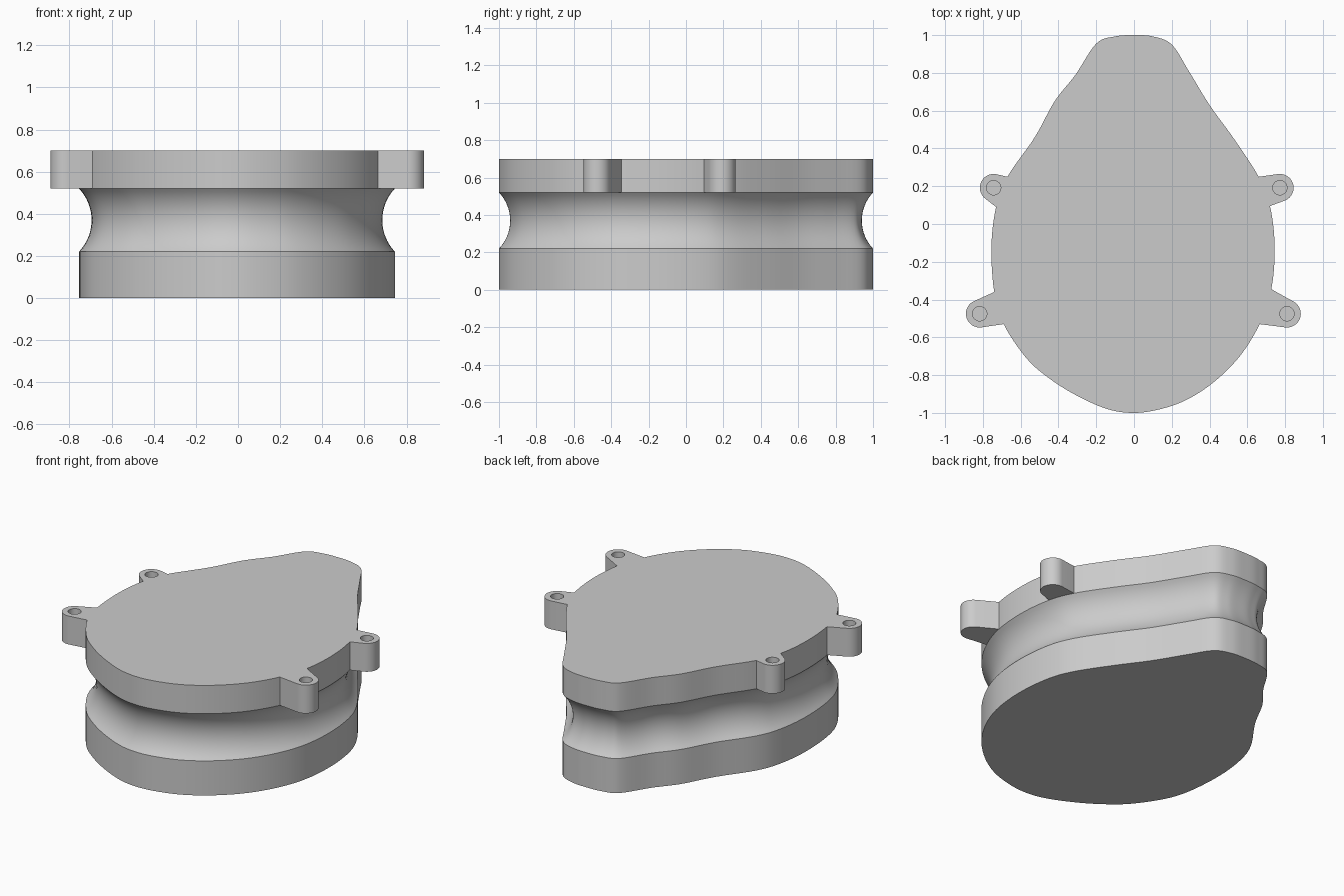
import bpy, bmesh, math
from mathutils import Vector

if "Cube" in bpy.data.objects:
    bpy.data.objects.remove(bpy.data.objects["Cube"])

grey = bpy.data.materials.new("plain grey")
grey.use_nodes = True
colour = (0.6, 0.6, 0.6, 1)
grey.diffuse_color = colour
grey.node_tree.nodes["Principled BSDF"].inputs["Base Color"].default_value = colour

GROOVE_LOW, GROOVE_HIGH, TOP = 0.22, 0.52, 0.70
GROOVE_DEPTH = 0.06
TAB_R, HOLE_R, HOLE_DEPTH = 0.073, 0.038, 0.1

# Egg-shaped outline, counter-clockwise from the front
control = [Vector(p) for p in [
    (0, -1), (0.14, -0.98), (0.28, -0.93), (0.425, -0.835), (0.56, -0.7), (0.665, -0.53),
    (0.727, -0.345), (0.745, -0.12), (0.72, 0.095), (0.66, 0.25), (0.53, 0.45),
    (0.4, 0.63), (0.29, 0.81), (0.2, 0.95), (0.1, 0.993), (0, 1), (-0.1, 0.993), (-0.2, 0.955),
    (-0.31, 0.79), (-0.42, 0.65), (-0.525, 0.46), (-0.67, 0.25), (-0.73, 0.09),
    (-0.755, -0.12), (-0.74, -0.36), (-0.69, -0.53), (-0.57, -0.71), (-0.445, -0.82),
    (-0.3, -0.91), (-0.14, -0.98)]]


def smooth_loop(pts, steps=6):
    """Closed Catmull-Rom curve; corner i lands on index i * steps."""
    out, n = [], len(pts)
    for i in range(n):
        a, b, c, d = (pts[(i + k) % n] for k in (-1, 0, 1, 2))
        for s in range(steps):
            t = s / steps
            out.append(0.5 * (2 * b + (c - a) * t + (2 * a - 5 * b + 4 * c - d) * t ** 2
                              + (3 * b - a - 3 * c + d) * t ** 3))
    return out


def inset(loop, amount):
    result = []
    for i, p in enumerate(loop):
        t = (loop[(i + 1) % len(loop)] - loop[i - 1]).normalized()
        result.append(p + Vector((-t.y, t.x)) * amount)
    return result


def stack(name, rings):
    """Solid skinned through (loop, height) rings of equal length."""
    bm = bmesh.new()
    layers = [[bm.verts.new((p.x, p.y, z)) for p in loop] for loop, z in rings]
    n = len(layers[0])
    for low, high in zip(layers, layers[1:]):
        for i in range(n):
            j = (i + 1) % n
            bm.faces.new((low[i], low[j], high[j], high[i]))
    bm.faces.new(layers[0][::-1])
    bm.faces.new(layers[-1])
    mesh = bpy.data.meshes.new(name)
    bm.to_mesh(mesh)
    bm.free()
    mesh.materials.append(grey)
    obj = bpy.data.objects.new(name, mesh)
    bpy.context.collection.objects.link(obj)
    return obj


def activate(obj):
    bpy.ops.object.select_all(action='DESELECT')
    obj.select_set(True)
    bpy.context.view_layer.objects.active = obj


def circle(centre, radius, start, end, steps):
    return [centre + radius * Vector((math.cos(a), math.sin(a)))
            for a in (start + (end - start) * k / steps for k in range(steps + 1))]


STEPS = 6
outline = smooth_loop(control, STEPS)

# Base with the concave groove around its upper part
rings = [(outline, 0)]
half = (GROOVE_HIGH - GROOVE_LOW) / 2
radius = (half ** 2 + GROOVE_DEPTH ** 2) / (2 * GROOVE_DEPTH)
sweep = math.asin(half / radius)
for k in range(17):
    a = sweep * (k / 8 - 1)
    depth = radius * math.cos(a) - (radius - GROOVE_DEPTH)
    rings.append((inset(outline, depth), GROOVE_LOW + half + radius * math.sin(a)))
base = stack("grooved_base", rings)

# Cover outline with four rounded screw tabs: control indices and centre
tabs = [(5, 6, (0.81, -0.475)), (8, 9, (0.772, 0.192)),
        (21, 22, (-0.743, 0.192)), (24, 25, (-0.817, -0.475))]
cover_loop, at = [], 0
for first, last, centre in tabs:
    centre = Vector(centre)
    cover_loop += outline[at:first * STEPS + 1]
    to_a, to_b = control[first] - centre, control[last] - centre
    start = math.atan2(to_a.y, to_a.x) + math.acos(TAB_R / to_a.length)
    end = math.atan2(to_b.y, to_b.x) - math.acos(TAB_R / to_b.length)
    while end < start:
        end += math.tau
    cover_loop += circle(centre, TAB_R, start, end, 20)
    at = last * STEPS
cover_loop += outline[at:]
cover = stack("tabbed_cover", [(cover_loop, GROOVE_HIGH), (cover_loop, TOP)])

# Blind screw holes in the tabs
for first, last, centre in tabs:
    ring = circle(Vector(centre), HOLE_R, 0, math.tau, 32)[:-1]
    cutter = stack("hole_cutter", [(ring, TOP - HOLE_DEPTH), (ring, TOP + 0.1)])
    cutter.hide_render = True
    activate(cover)
    mod = cover.modifiers.new("hole", 'BOOLEAN')
    mod.operation = 'DIFFERENCE'
    mod.solver = 'EXACT'
    mod.object = cutter
    bpy.ops.object.modifier_apply(modifier=mod.name)
    bpy.data.objects.remove(cutter)

for obj in (base, cover):
    activate(obj)
    bpy.ops.object.shade_smooth_by_angle(angle=math.radians(25))
